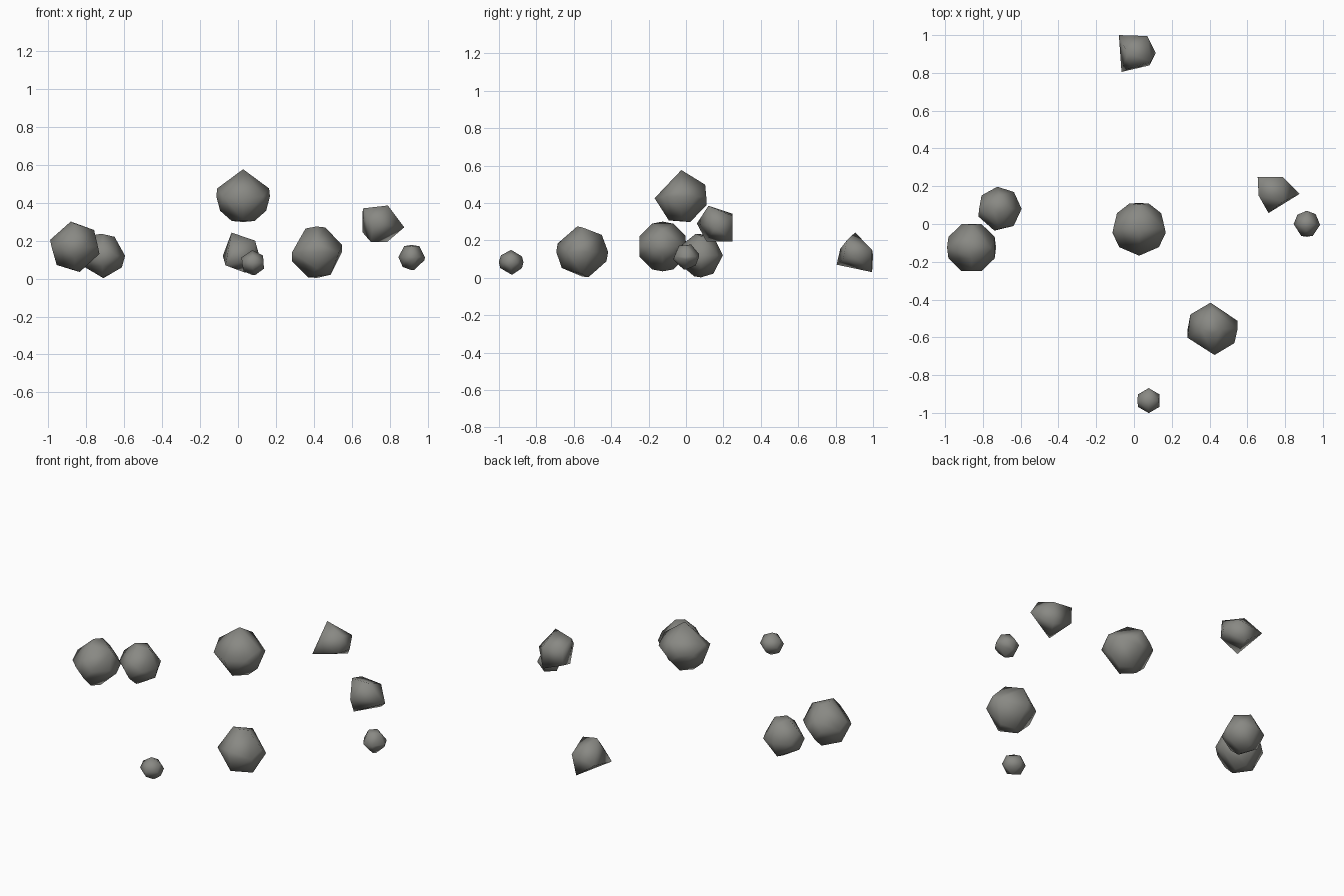
import bpy, bmesh
from math import radians, cos, sin
from mathutils import Vector

stone = bpy.data.materials.new("stone_grey")
stone.diffuse_color = (0.25, 0.25, 0.23, 1)


def hull_rock(name, points, weld):
    """Convex low-poly rock around a cloud of points."""
    bm = bmesh.new()
    for p in points:
        bm.verts.new(p)
    bmesh.ops.remove_doubles(bm, verts=bm.verts[:], dist=weld)
    bmesh.ops.convex_hull(bm, input=bm.verts[:])
    loose = [v for v in bm.verts if not v.link_faces]
    bmesh.ops.delete(bm, geom=loose, context='VERTS')
    bmesh.ops.recalc_face_normals(bm, faces=bm.faces[:])
    for f in bm.faces:
        f.smooth = True
    me = bpy.data.meshes.new(name)
    bm.to_mesh(me)
    bm.free()
    me.materials.append(stone)
    ob = bpy.data.objects.new(name, me)
    bpy.context.collection.objects.link(ob)
    return ob


def round_rock(name, centre, r, front, side, top):
    """Round rock: corner angles of its outline in the three main planes."""
    c = Vector(centre)
    pts = []
    for angles, place in ((front, lambda a, b: (a, 0, b)),
                          (side, lambda a, b: (0, a, b)),
                          (top, lambda a, b: (a, b, 0))):
        for d in angles:
            t = radians(d)
            pts.append(c + r * Vector(place(cos(t), sin(t))))
    hull_rock(name, pts, 0.2 * r)


# Large raised rock in the middle
round_rock("centre_rock", (0.027, -0.025, 0.433), 0.143,
           (90, 17, -32, -65, -115, -148, 163),
           (98, 27, -18, -71, -118, -177),
           (69, 35, -9, -43, -90, -137, -171, 145, 111))
# Pair of rocks on the left
round_rock("left_rock", (-0.86, -0.125, 0.167), 0.135,
           (99, 41, -16, -79, -135, 164),
           (65, 115, 25, -25, -65, -115, 155, -155),
           (67, 112, 25, -25, -67, -113, -155, 155))
round_rock("left_back_rock", (-0.713, 0.08, 0.12), 0.118,
           (58, 10, -31, -88, -153, 155, 107),
           (104, 53, -2, -56, -108, -153, 153),
           (95, 49, 0, -50, -103, -160, 143))
# Large rock at the front right
round_rock("front_rock", (0.415, -0.555, 0.138), 0.139,
           (115, 71, 16, -58, -109, -160),
           (101, 41, -21, -76, -142, 161),
           (94, 18, -33, -85, -160, 147))
# Small pebbles
round_rock("right_pebble", (0.915, 0.0, 0.113), 0.07,
           (124, 55, -13, -81, -132, 180),
           (122, 67, 13, -42, -100, -166),
           (90, 48, -4, -63, -115, 180, 135))
round_rock("front_pebble", (0.078, -0.935, 0.083), 0.066,
           (92, 36, -28, -79, -137, 154),
           (88, 28, -28, -83, -152, 146),
           (90, 30, -30, -90, -150, 150))

# Pointed shards
hull_rock("right_shard", [
    (0.876, 0.159, 0.27), (0.712, 0.058, 0.29), (0.655, 0.249, 0.342),
    (0.786, 0.249, 0.193), (0.70, 0.11, 0.193), (0.79, 0.12, 0.385),
    (0.66, 0.15, 0.37), (0.655, 0.245, 0.245), (0.786, 0.249, 0.33)], 0.01)
hull_rock("back_shard", [
    (-0.034, 0.904, 0.242), (-0.066, 0.805, 0.07), (-0.08, 1.0, 0.12),
    (0.04, 0.995, 0.03), (0.07, 0.995, 0.15), (0.09, 0.86, 0.2),
    (0.115, 0.905, 0.11), (0.083, 0.84, 0.1), (-0.02, 0.825, 0.155)], 0.01)
